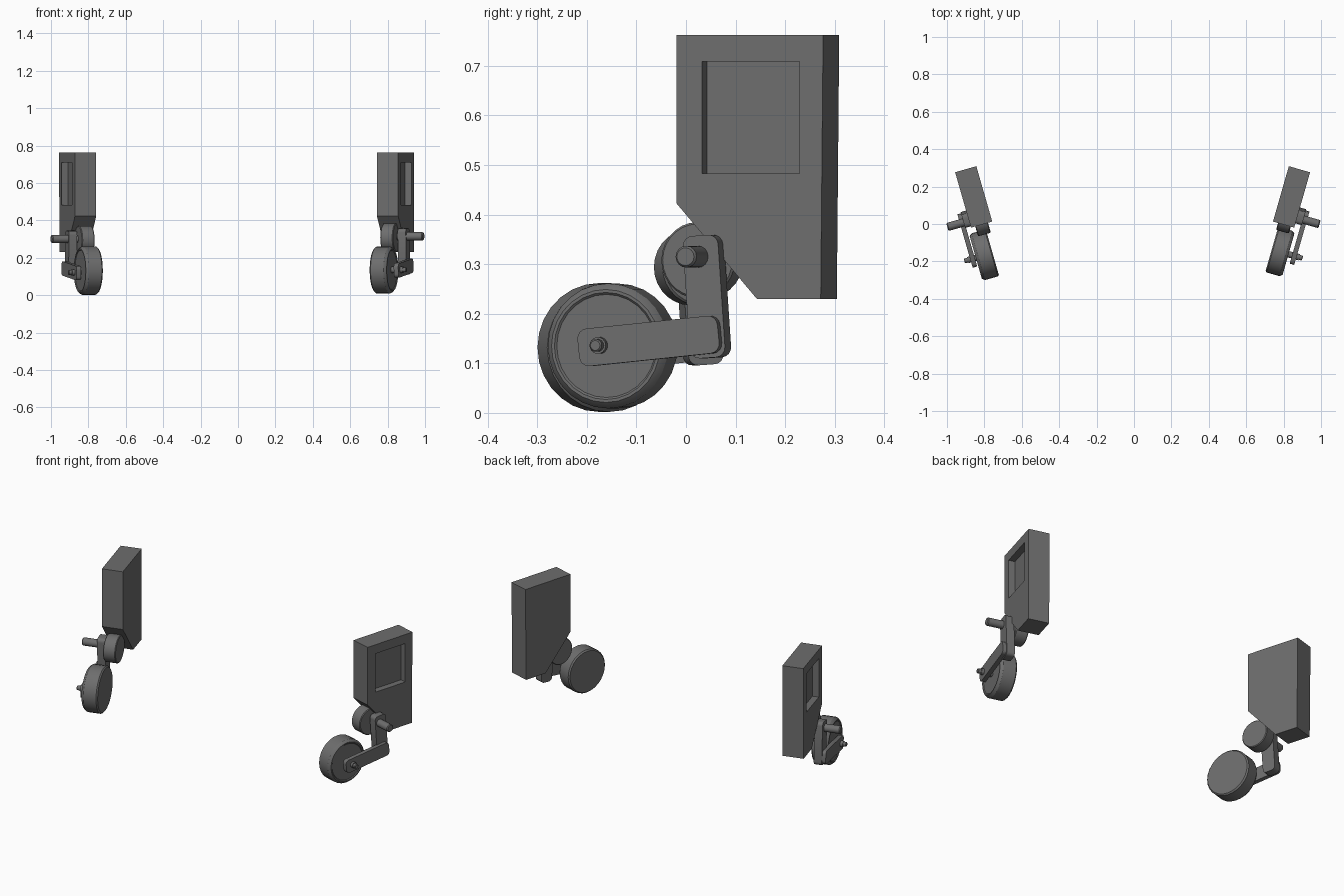
import bpy, bmesh, math
from mathutils import Matrix, Vector

if "Cube" in bpy.data.objects:
    bpy.data.objects.remove(bpy.data.objects["Cube"])

grey = bpy.data.materials.new("mid_grey")
grey.diffuse_color = (0.155, 0.155, 0.155, 1)
grey.use_nodes = True
grey.node_tree.nodes["Principled BSDF"].inputs["Base Color"].default_value = grey.diffuse_color
TILT = math.radians(16)


def finish(name, bm, side, shift=(0, 0, 0)):
    """Place a part built in local space (x outward, y along the leg)."""
    m = Matrix.Translation((0.81, 0, 0)) @ Matrix.Rotation(-TILT, 4, 'Z')
    m = Matrix.Translation(Vector(shift)) @ m
    if side < 0:
        m = Matrix.Scale(-1, 4, (1, 0, 0)) @ m
    bm.transform(m)
    bmesh.ops.recalc_face_normals(bm, faces=bm.faces[:])
    me = bpy.data.meshes.new(name)
    bm.to_mesh(me)
    bm.free()
    me.materials.append(grey)
    ob = bpy.data.objects.new(name, me)
    bpy.context.collection.objects.link(ob)
    bpy.ops.object.select_all(action='DESELECT')
    ob.select_set(True)
    bpy.context.view_layer.objects.active = ob
    bpy.ops.object.shade_smooth_by_angle(angle=math.radians(30))


def prism(points, x0, x1):
    """Extrude a (y, z) outline from x0 to x1."""
    bm = bmesh.new()
    face = bm.faces.new([bm.verts.new((x0, y, z)) for y, z in points])
    new = bmesh.ops.extrude_face_region(bm, geom=[face])["geom"]
    verts = [v for v in new if isinstance(v, bmesh.types.BMVert)]
    bmesh.ops.translate(bm, vec=(x1 - x0, 0, 0), verts=verts)
    return bm


def bar(a, b, half, x0, x1, radius):
    """Flat link between two (y, z) centres with rounded corners."""
    a, b = Vector(a), Vector(b)
    d = (b - a).normalized()
    n = Vector((-d.y, d.x))
    a, b = a - d * half, b + d * half
    bm = prism([a + n * half, a - n * half, b - n * half, b + n * half], x0, x1)
    corners = [e for e in bm.edges if abs(e.verts[0].co.x - e.verts[1].co.x) > 1e-5]
    bmesh.ops.bevel(bm, geom=corners, offset=radius, segments=4, profile=0.5, affect='EDGES')
    return bm


def lathe(y, z, profile, segs):
    """Closed solid turned about the local x axis; profile is (x, radius)."""
    bm = bmesh.new()
    rings = []
    for x, r in profile:
        rings.append([bm.verts.new((x, y + r * math.cos(2 * math.pi * i / segs),
                                    z + r * math.sin(2 * math.pi * i / segs)))
                      for i in range(segs)])
    for p, q in zip(rings, rings[1:]):
        for i in range(segs):
            j = (i + 1) % segs
            bm.faces.new((p[i], p[j], q[j], q[i]))
    bm.faces.new(rings[0])
    bm.faces.new(rings[-1])
    return bm


def block():
    """Housing with a chamfered lower front and a window recess outside."""
    bm = prism([(-0.006, 0.762), (-0.006, 0.423), (0.163, 0.23),
                (0.297, 0.23), (0.302, 0.762)], -0.068, 0.05)
    for co, no in (((0, 0.048, 0), (0, 1, 0)), ((0, 0.252, 0), (0, 1, 0)),
                   ((0, 0, 0.483), (0, 0, 1)), ((0, 0, 0.709), (0, 0, 1))):
        bmesh.ops.bisect_plane(bm, geom=bm.verts[:] + bm.edges[:] + bm.faces[:],
                               plane_co=co, plane_no=no)
    window = [f for f in bm.faces
              if abs(f.calc_center_median().x - 0.05) < 1e-4
              and 0.05 < f.calc_center_median().y < 0.25
              and 0.49 < f.calc_center_median().z < 0.70]
    new = bmesh.ops.extrude_face_region(bm, geom=window)["geom"]
    bmesh.ops.translate(bm, vec=(-0.036, 0, 0),
                        verts=[v for v in new if isinstance(v, bmesh.types.BMVert)])
    bmesh.ops.delete(bm, geom=[f for f in window if f.is_valid], context='FACES_ONLY')
    return bm


for side, tag in ((1, "right"), (-1, "left")):
    left = side < 0
    finish(tag + "_housing", block(), side, (0.015 if left else 0, 0, 0))

    # the left leg hangs slightly lower and further forward
    leg = (0.006, -0.015, -0.014) if left else (0, 0, 0)
    finish(tag + "_pivot_roller",
           lathe(0.033, 0.308, [(-0.04, 0.073), (-0.036, 0.077),
                                (0.027, 0.077), (0.031, 0.073)], 28), side, leg)
    finish(tag + "_pivot_axle",
           lathe(0.049, 0.315, [(0.0, 0.022), (0.17, 0.022), (0.175, 0.018)], 16), side, leg)
    finish(tag + "_upper_link",
           bar((0.056, 0.321), (0.068, 0.148), 0.037, 0.04, 0.085, 0.02), side, leg)
    finish(tag + "_lower_link",
           bar((-0.158, 0.134), (0.060, 0.156), 0.038, 0.08, 0.105, 0.02), side, leg)
    finish(tag + "_joint_pin",
           lathe(0.060, 0.156, [(0.045, 0.022), (0.095, 0.022)], 16), side, leg)

    # wheel with a softened tyre and shallow outer rim, plus its axle
    wheel = (0.02, -0.017, -0.003) if left else (0, 0, 0)
    r = 0.13 if left else 0.126
    finish(tag + "_wheel",
           lathe(-0.151, 0.135, [(-0.033, r - 0.007), (-0.026, r), (0.045, r),
                                 (0.054, r - 0.006), (0.060, r - 0.012),
                                 (0.060, r - 0.018), (0.056, r - 0.022)], 28), side, wheel)
    finish(tag + "_wheel_axle",
           lathe(-0.151, 0.136, [(0.03, 0.017), (0.12, 0.017), (0.12, 0.013),
                                 (0.135, 0.013), (0.138, 0.010)], 14), side, leg)
